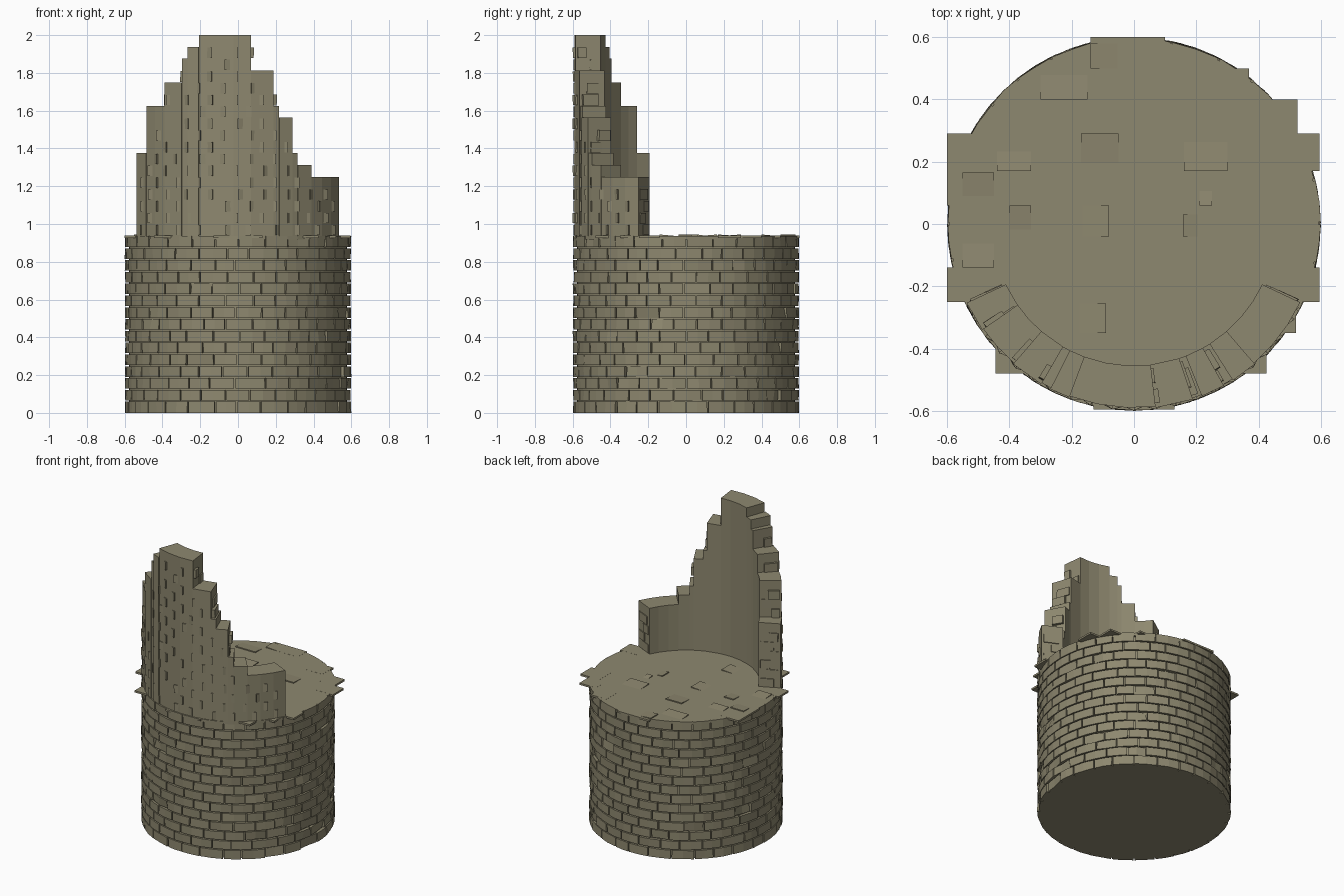
import bpy, bmesh, math, random
from math import sin, cos, radians, asin, degrees

random.seed(7)
cube = bpy.data.objects.get("Cube")
if cube:
    bpy.data.objects.remove(cube)

COURSE = 0.0625          # height of one brick course
BASE = 15 * COURSE       # top of the round base
R_OUT, R_IN = 0.594, 0.455

STONE = (0.27, 0.246, 0.16, 1)
stone = bpy.data.materials.new("stone")
stone.use_nodes = True
stone.diffuse_color = STONE
stone.node_tree.nodes["Principled BSDF"].inputs["Base Color"].default_value = STONE


def finish(name, bm):
    bmesh.ops.recalc_face_normals(bm, faces=bm.faces)
    me = bpy.data.meshes.new(name)
    bm.to_mesh(me)
    bm.free()
    me.materials.append(stone)
    bpy.context.collection.objects.link(bpy.data.objects.new(name, me))


def polar(r, deg, z):
    """Point at an angle measured from the front towards +x."""
    a = radians(deg)
    return (r * sin(a), -r * cos(a), z)


def sector(bm, a0, a1, r0, r1, z0, z1, n=1, chip=0.0, taper=0.0):
    """Curved block with n flat facets; chip wears outer corners, taper sinks one end."""
    rings = []
    for i in range(n + 1):
        a = a0 + (a1 - a0) * i / n
        c = [random.uniform(0, chip) + taper * i / n for _ in range(2)]
        rings.append([bm.verts.new(polar(r, a, z)) for r, z in
                      ((r0, z0), (r1 - c[0], z0), (r1 - c[1], z1), (r0, z1))])
    for p, q in zip(rings, rings[1:]):
        for k in range(4):
            bm.faces.new((p[k], p[(k + 1) % 4], q[(k + 1) % 4], q[k]))
    bm.faces.new(rings[0])
    bm.faces.new(rings[-1][::-1])


def slab(bm, x0, x1, y0, y1, z0, tops):
    """Square slab with a separate top height for each corner."""
    xy = ((x0, y0), (x1, y0), (x1, y1), (x0, y1))
    v = [bm.verts.new((x, y, z0)) for x, y in xy]
    v += [bm.verts.new((x, y, z)) for (x, y), z in zip(xy, tops)]
    for k in range(4):
        bm.faces.new((v[k], v[(k + 1) % 4], v[4 + (k + 1) % 4], v[4 + k]))
    bm.faces.new(v[:4])
    bm.faces.new(v[4:])


def drum(name, r, z0, z1):
    bm = bmesh.new()
    bmesh.ops.create_cone(bm, cap_ends=True, segments=56, radius1=r, radius2=r, depth=z1 - z0)
    bmesh.ops.translate(bm, verts=bm.verts, vec=(0, 0, (z0 + z1) / 2))
    finish(name, bm)


# Core behind the bricks, and the floor on top
drum("base_core", 0.578, 0, BASE - 0.02)
drum("floor", 0.592, BASE - 0.02, BASE)

# Brick courses of the base in running bond
bm = bmesh.new()
COUNT = 28
pitch = 360 / COUNT
for row in range(15):
    shift = (row % 2) * pitch / 2
    joints = [i * pitch + shift + random.uniform(-1.8, 1.8) for i in range(COUNT)]
    joints.append(joints[0] + 360)
    for a0, a1 in zip(joints, joints[1:]):
        chip = 0.018 if random.random() < 0.08 else 0.005
        sector(bm, a0 + 0.35, a1 - 0.35, 0.57, 0.6, row * COURSE + (0.0035 if row else 0),
               (row + 1) * COURSE - (0.0035 if row < 14 else 0), 2, chip)
finish("base_bricks", bm)

# Square floor slabs overhanging the round edge
bm = bmesh.new()
for s in ((-.6, -.45, -.25, -.14), (-.6, -.45, .06, .29), (.45, .595, .17, .29),
          (.4, .525, .29, .4), (.45, .595, -.25, -.14), (.4, .52, -.35, -.25),
          (.3, .425, -.48, -.37), (-.445, -.32, -.48, -.37), (-.14, .1, .5, .6),
          (.25, .37, .38, .5), (-.13, .13, -.595, -.5)):
    slab(bm, *s, BASE - 0.012, [BASE + 0.0005] * 4)
finish("floor_edge_slabs", bm)

# Settled floor slabs: one raised edge, the opposite edge sunk into the floor
bm = bmesh.new()
HIGH, LOW = BASE + 0.007, BASE - 0.002
FRONT, BACK = (HIGH, HIGH, LOW, LOW), (LOW, LOW, HIGH, HIGH)
LEFT, RIGHT = (HIGH, LOW, LOW, HIGH), (LOW, HIGH, HIGH, LOW)
for x0, x1, y0, y1, tops in ((-.3, -.15, .4, .5, FRONT), (-.17, -.05, .17, .29, BACK),
                             (-.19, -.08, -.04, .06, RIGHT), (-.4, -.33, -.04, .06, BACK),
                             (.157, .22, -.04, .03, LEFT), (.16, .3, .17, .29, FRONT),
                             (-.55, -.45, .06, .165, BACK), (-.55, -.45, -.14, -.04, FRONT),
                             (-.2, -.09, -.35, -.255, RIGHT), (-.14, -.02, .5, .58, LEFT),
                             (-.44, -.33, .17, .25, FRONT), (.21, .25, .06, .12, FRONT)):
    slab(bm, x0, x1, y0, y1, BASE - 0.01, tops)
finish("floor_settled_slabs", bm)

# Broken wall: outer x where each step begins, and its height in courses
EDGES = [-.54, -.49, -.39, -.3, -.27, -.21, .07, .19, .22, .29, .32, .39, .54]
TOPS = [22, 26, 28, 30, 31, 32, 29, 26, 25, 22, 21, 20]
angles = [degrees(asin(x / 0.597)) for x in EDGES]
bm = bmesh.new()
for i, top in enumerate(TOPS):
    a0, a1 = angles[i], angles[i + 1]
    sector(bm, a0, a1, R_IN, R_OUT - 0.004 * (i % 2), BASE, top * COURSE,
           max(1, round((a1 - a0) / 9)))
finish("broken_wall", bm)

# Toothed bricks left standing on the exposed step ends
bm = bmesh.new()
levels = [15] + TOPS + [15]
for i, a in enumerate(angles):
    low, high = sorted(levels[i:i + 2])
    side = -1 if levels[i] < levels[i + 1] else 1
    end = i in (0, len(angles) - 1)
    for row in range(low, high - 1):
        reach = random.uniform(0.2, 0.8) if end else random.uniform(0.6, 2.2)
        split = random.uniform(0.5, 0.56)
        r0, r1 = (R_IN + 0.012, split) if row % 2 else (split - 0.02, R_OUT - 0.012)
        sector(bm, *sorted((a - side * 0.5, a + side * reach)), r0, r1,
               row * COURSE + 0.003, (row + 1) * COURSE - 0.003, 1, 0.006)
finish("toothed_bricks", bm)


def wall_top(a):
    """Height in courses of the wall at an angle."""
    return next((t for t, hi in zip(TOPS, angles[1:]) if a < hi), 15)


# Wall bricks standing proud at one end and sinking into the wall at the other
bm = bmesh.new()
for k in range(-9, 10):
    for row in range(15, 31):
        a = k * 6.6 + random.uniform(-0.3, 0.3)
        far = a + random.choice((-4, 4))
        if (row + k) % 2 or random.random() < 0.1 or not angles[0] < far < angles[-1]:
            continue
        if row + 1 < min(wall_top(a), wall_top(far)):
            sector(bm, a, far, 0.57, 0.6, row * COURSE + 0.004,
                   (row + 1) * COURSE - 0.004, 1, 0.001, 0.016)
finish("proud_wall_bricks", bm)
